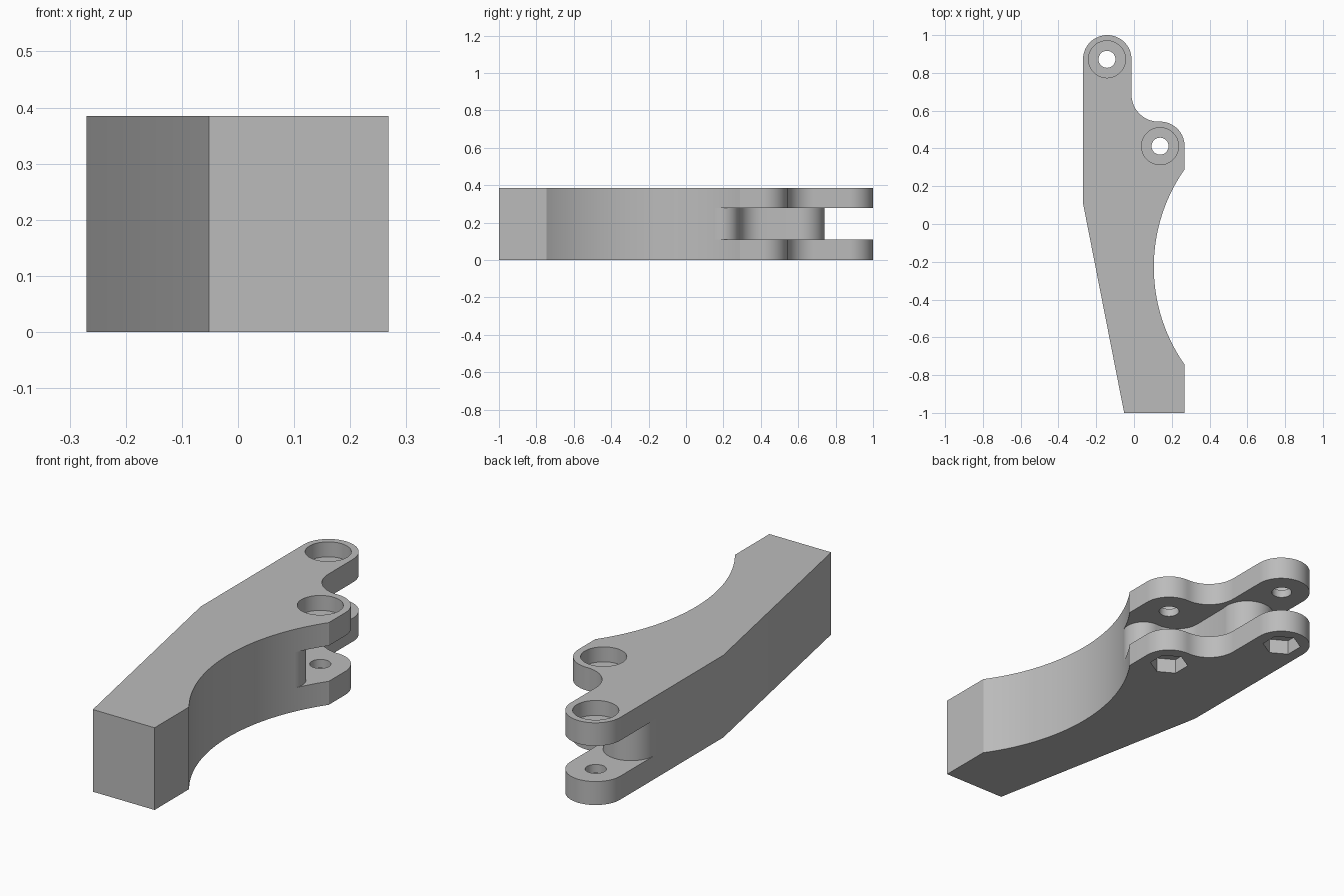
import bpy
import bmesh
from math import cos, sin, radians, hypot, atan2, degrees

if "Cube" in bpy.data.objects:
    bpy.data.objects.remove(bpy.data.objects["Cube"], do_unlink=True)

HEIGHT = 0.385
SLOT_LOW, SLOT_HIGH = 0.11, 0.277
RECESS = 0.07
PINS = [(-0.143, 0.872), (0.138, 0.412)]

grey = bpy.data.materials.new("light_grey")
grey.use_nodes = True
COLOUR = (0.5, 0.5, 0.5, 1)
grey.diffuse_color = COLOUR
grey.node_tree.nodes["Principled BSDF"].inputs["Base Color"].default_value = COLOUR


def arc(cx, cy, r, start, end, steps=20):
    """Points along a circular arc, angles in degrees."""
    angles = [radians(start + (end - start) * i / steps) for i in range(steps + 1)]
    return [(cx + r * cos(a), cy + r * sin(a)) for a in angles]


def prism(name, outline, low, high):
    """Extrude a flat outline between two heights."""
    bm = bmesh.new()
    base = bm.faces.new([bm.verts.new((x, y, low)) for x, y in outline])
    top = bmesh.ops.extrude_face_region(bm, geom=[base])
    verts = [g for g in top["geom"] if isinstance(g, bmesh.types.BMVert)]
    bmesh.ops.translate(bm, verts=verts, vec=(0, 0, high - low))
    bmesh.ops.recalc_face_normals(bm, faces=bm.faces)
    mesh = bpy.data.meshes.new(name)
    bm.to_mesh(mesh)
    bm.free()
    mesh.materials.append(grey)
    obj = bpy.data.objects.new(name, mesh)
    bpy.context.collection.objects.link(obj)
    return obj


def cut(target, cutter):
    """Subtract a cutter from the target and discard it."""
    bpy.context.view_layer.objects.active = target
    mod = target.modifiers.new("cut", "BOOLEAN")
    mod.operation = "DIFFERENCE"
    mod.solver = "EXACT"
    mod.object = cutter
    bpy.ops.object.modifier_apply(modifier=mod.name)
    bpy.data.objects.remove(cutter, do_unlink=True)


# Lever body: straight grip end, scooped side, two rounded pin lobes
scoop_x, scoop_y, scoop_r = 1.0065, -0.2275, 0.9016
sweep = degrees(atan2(0.517, scoop_x - 0.268))
outline = [(-0.27, 0.11), (-0.052, -1), (0.268, -1)]
outline += arc(scoop_x, scoop_y, scoop_r, 180 + sweep, 180 - sweep, 40)
outline += arc(0.138, 0.412, 0.13, 0, 90)
outline += arc(0.13, 0.685, 0.143, 268, 180)
outline += arc(-0.1415, 0.8715, 0.1285, 0, 180, 32)
lever = prism("lever_body", outline, 0, HEIGHT)

# Slot that splits the lobes into upper and lower fork plates
slot = [(-0.4, 0.62)]
slot += arc(-0.15, 0.62, 0.12, 180, -13, 32)
slot += arc(0.085, 0.405, 0.12, 180, 270)
slot += arc(0.106, 0.193, 0.092, 90, -25)
slot += [(0.5, 0.1), (0.5, 1.2), (-0.4, 1.2)]
cut(lever, prism("slot_cutter", slot, SLOT_LOW, SLOT_HIGH))

# Pin holes with round head recesses above and hexagonal nut recesses below
for x, y in PINS:
    cut(lever, prism("hole_cutter", arc(x, y, 0.045, 0, 348.75, 31), -0.1, 0.5))
    cut(lever, prism("head_cutter", arc(x, y, 0.098, 0, 352.5, 47), HEIGHT - RECESS, 0.5))
    cut(lever, prism("nut_cutter", arc(x, y, 0.086, 30, 330, 5), -0.1, RECESS))

# Smooth curved walls, keep edges crisp
bpy.ops.object.select_all(action="DESELECT")
lever.select_set(True)
bpy.context.view_layer.objects.active = lever
bpy.ops.object.shade_smooth_by_angle(angle=radians(25))
